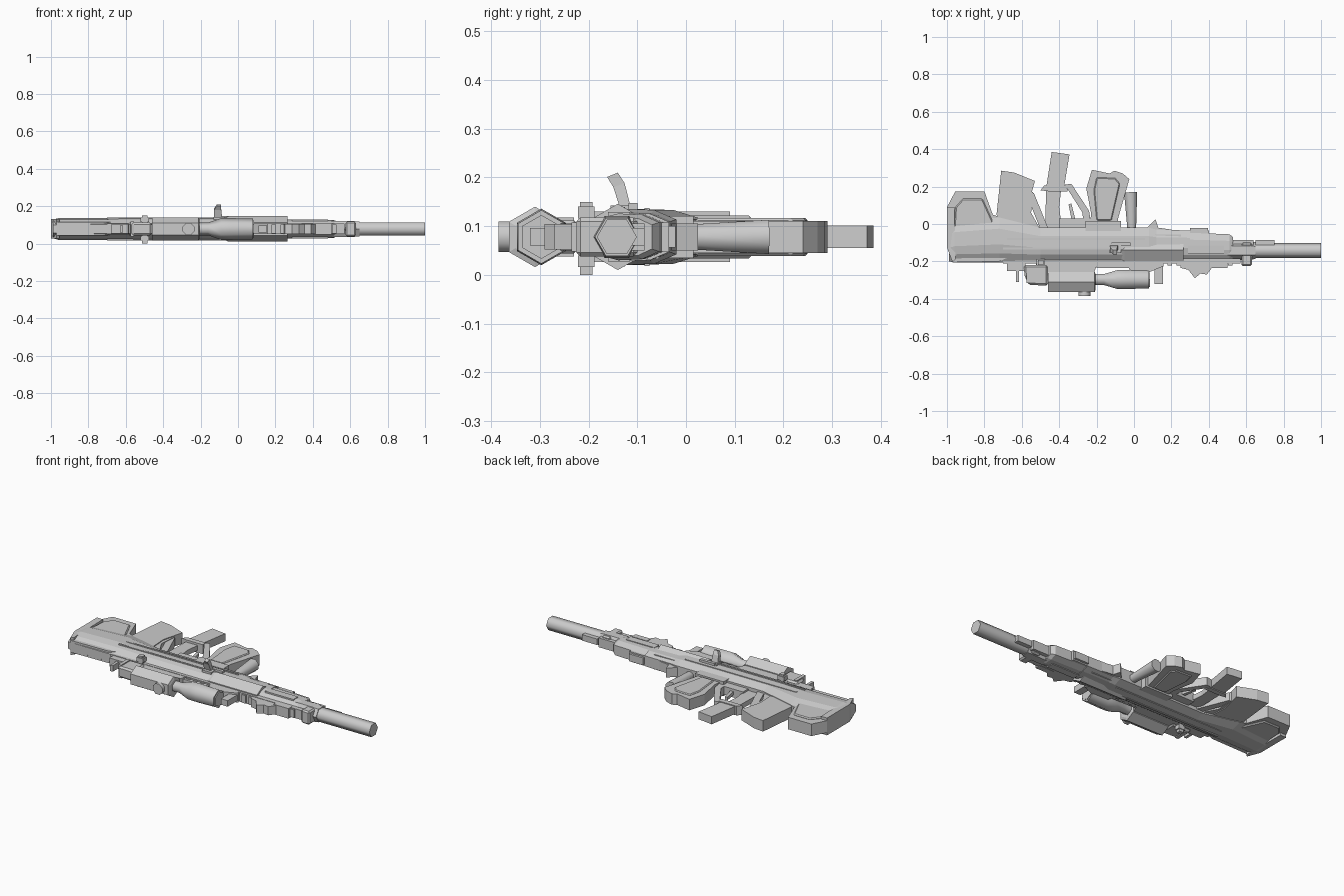
import bpy, bmesh, math
from mathutils import Vector

if "Cube" in bpy.data.objects:
    bpy.data.objects.remove(bpy.data.objects["Cube"])

C = 0.078  # mid-plane height of the rifle lying on its side


def finish(name, bm, smooth=None):
    bmesh.ops.recalc_face_normals(bm, faces=bm.faces)
    me = bpy.data.meshes.new(name)
    bm.to_mesh(me)
    bm.free()
    ob = bpy.data.objects.new(name, me)
    bpy.context.collection.objects.link(ob)
    if smooth:
        bpy.ops.object.select_all(action='DESELECT')
        bpy.context.view_layer.objects.active = ob
        ob.select_set(True)
        bpy.ops.object.shade_smooth_by_angle(angle=math.radians(smooth))
    return ob


def skin(name, rings, smooth=None):
    bm = bmesh.new()
    vs = [[bm.verts.new(p) for p in r] for r in rings]
    n = len(vs[0])
    for a, b in zip(vs, vs[1:]):
        for i in range(n):
            bm.faces.new((a[i], a[(i + 1) % n], b[(i + 1) % n], b[i]))
    bm.faces.new(vs[0])
    bm.faces.new(vs[-1])
    return finish(name, bm, smooth)


def plate(name, pts, h, bevel=0.0, c=C):
    """Side outline in x,y extruded to half thickness h."""
    ob = skin(name, [[(x, y, c + s * h) for x, y in pts] for s in (-1, 1)])
    if bevel:
        m = ob.modifiers.new("chamfer", 'BEVEL')
        m.width, m.segments, m.limit_method = bevel, 1, 'ANGLE'
        m.angle_limit = math.radians(50)
    return ob


def box(name, x0, x1, y0, y1, h, bevel=0.0, c=C):
    return plate(name, [(x0, y0), (x1, y0), (x1, y1), (x0, y1)], h, bevel, c)


def tube(name, prof, y, n=6, turn=0.5, c=C, smooth=None):
    """Rings (x, radius) along the x axis; turn in side steps."""
    ang = [2 * math.pi * (i + turn) / n for i in range(n)]
    return skin(name, [[(x, y + r * math.cos(a), c + r * math.sin(a)) for a in ang]
                       for x, r in prof], smooth)


def rod(name, a, b, r0, r1=None, n=8):
    a, b = Vector(a), Vector(b)
    q = (b - a).to_track_quat('Z', 'Y')
    rings = []
    for p, r in ((a, r0), (b, r1 or r0)):
        rings.append([p + q @ Vector((r * math.cos(t), r * math.sin(t), 0))
                      for t in (2 * math.pi * (i + .5) / n for i in range(n))])
    return skin(name, rings, 50)


def hull(name, stations):
    """Faceted gun body: stations (x, y_top, y_bottom, half width)."""
    prof = [(0, .4), (.2, .85), (.4, 1), (.75, .95), (1, .62)]
    rings = []
    for x, yt, yb, w in stations:
        side = [(yt + (yb - yt) * t, w * k) for t, k in prof]
        rings.append([(x, y, C + k) for y, k in side] + [(x, y, C - k) for y, k in reversed(side)])
    return skin(name, rings)


# Receiver and shoulder stock
hull("receiver", [(-.99, -.20, -.02, .05), (-.96, -.205, .01, .058), (-.72, -.205, .035, .058),
                  (-.5, -.2, -.02, .058), (.08, -.2, -.02, .058), (.12, -.195, -.03, .052),
                  (.3, -.19, -.035, .05)])
plate("stock_foot", [(-1, .09), (-.955, .175), (-.80, .175), (-.755, .05), (-.70, .03),
                     (-.5, -.02), (-.5, -.1), (-.72, -.2), (-.97, -.205), (-1, -.125)], .036)
plate("stock_panel", [(-.955, .09), (-.915, .135), (-.81, .135), (-.735, -.03),
                      (-.75, -.06), (-.965, -.08)], .044, .006)
plate("butt_pad", [(-1, .09), (-.96, .09), (-.955, -.19), (-.97, -.205), (-1, -.125)], .052)
box("receiver_side_strip", -.7, -.02, -.135, -.125, .061)
box("receiver_lower_strip", -.68, .06, -.085, -.075, .0595)

# Rear magazine
plate("rear_magazine", [(-.735, .05), (-.71, .285), (-.64, .275), (-.53, .23),
                        (-.565, .10), (-.56, .0), (-.70, .0)], .033)

# Pistol grip and open frame round it
plate("grip", [(-.44, .385), (-.345, .372), (-.375, .19), (-.47, .19)], .023)
plate("guard_rear_bar", [(-.585, .185), (-.535, .165), (-.46, -.02), (-.50, -.03)], .025)
plate("guard_rear_foot", [(-.62, .02), (-.57, .185), (-.54, .17), (-.55, .06), (-.50, -.03),
                          (-.60, -.03)], .028)
plate("grip_bridge", [(-.50, .18), (-.48, .205), (-.36, .205), (-.355, .175), (-.46, .175)], .028)
plate("grip_web", [(-.47, .18), (-.39, .18), (-.40, .09), (-.385, -.03), (-.475, -.03)], .015)
plate("guard_front_bar", [(-.37, .21), (-.335, .215), (-.24, .07), (-.225, -.03), (-.27, -.03),
                          (-.275, .06)], .025)
plate("guard_lower_rail", [(-.40, .03), (-.23, .03), (-.23, -.03), (-.40, -.03)], .025)
plate("trigger", [(-.335, .03), (-.315, .03), (-.335, .11), (-.35, .105)], .01)

# Front magazine and well
plate("front_magazine", [(-.225, .29), (-.13, .27), (-.105, .285), (-.06, .27), (-.025, .24),
                         (-.085, .03), (-.09, -.03), (-.235, -.03), (-.23, .06), (-.255, .19)], .033)
plate("front_magazine_rib", [(-.20, .25), (-.10, .245), (-.075, .215), (-.12, .02),
                             (-.20, .02), (-.215, .18)], .039, .005)
box("magazine_well", -.26, -.07, -.04, .015, .043)

# Folding foregrip and underside lug
rod("foregrip", (-.018, .17, C), (-.012, -.03, C), .038, .025)
plate("underside_lug", [(.07, -.02), (.115, .025), (.13, -.02), (.2, -.03), (.2, -.06), (.07, -.06)], .028)

# Hexagonal handguard, gas block and barrel
tube("handguard", [(-.10, .045), (-.05, .068), (.265, .068)], -.14)
box("handguard_rib", -.03, .25, -.085, -.055, .045)
hull("fore_end", [(.26, -.195, -.045, .048), (.51, -.195, -.055, .048), (.53, -.185, -.07, .04)])
box("fore_end_panel", .29, .48, -.16, -.115, .051)
tube("barrel_shroud", [(.5, .05), (.61, .05), (.65, .045)], -.142, turn=0)
tube("barrel", [(.6, .041), (1, .041)], -.142, turn=0, smooth=62)
box("muzzle_band", .575, .63, -.225, -.10, .04, .008)
box("front_lug", .65, .75, -.122, -.085, .018)
box("gas_block", .5, .64, -.115, -.085, .028)
box("lower_rail", .2, .40, -.06, -.035, .03)
box("lower_rail_cap", .30, .395, -.05, -.022, .022)

# Top rail with teeth
box("top_rail", -.70, .57, -.212, -.185, .028)
for i in range(18):
    x = -.28 + i * .046
    box("rail_tooth", x, x + .024, -.222, -.205, .024)

# Scope with bell, turret and mounts
tube("scope_body", [(-.46, .062), (-.21, .062), (-.205, .046)], -.31)
tube("scope_tube", [(-.22, .034), (-.16, .034), (-.09, .058), (-.04, .058), (.08, .055)], -.297, smooth=62)
rod("scope_turret", (-.265, -.30, C), (-.265, -.385, C), .034)
plate("eyepiece", [(-.59, -.22), (-.585, -.275), (-.565, -.325), (-.46, -.33), (-.46, -.22)], .034, .01)
box("eyepiece_rim", -.575, -.555, -.315, -.23, .04)
plate("scope_mount_front", [(-.04, -.2), (.14, -.2), (.16, -.225), (.07, -.262), (-.02, -.255)], .028)
plate("scope_mount_rear", [(-.53, -.2), (-.19, -.2), (-.22, -.275), (-.50, -.275)], .026)
box("scope_mount_mid", -.20, -.02, -.235, -.20, .02)
tube("scope_lens", [(.075, .045), (.085, .045)], -.297)

# Iron sights
box("rear_sight", -.632, -.615, -.31, -.2, .018)
box("rear_sight_base", -.68, -.58, -.25, -.2, .025)
box("mid_sight", .11, .155, -.32, -.2, .018)
plate("front_sight", [(.24, -.2), (.25, -.235), (.29, -.245), (.31, -.27), (.325, -.29), (.355, -.265),
                      (.39, -.27), (.43, -.215), (.43, -.2)], .026)
box("front_sight_rail", .40, .5, -.235, -.2, .03)

# Mount cross knob on both sides
box("cross_knob", -.512, -.484, -.218, -.192, .075, c=.075)
for s in (-1, 1):
    box("cross_knob_nut", -.52, -.476, -.222, -.188, .012, c=C + s * .05)

# Bolt handle on the upper side
plate("bolt_housing", [(-.13, -.155), (-.07, -.155), (-.07, -.105), (-.13, -.105)], .05, c=.092)
skin("bolt_handle", [[(x0, y0, z0), (x1, y0, z0), (x1, y1, z1), (x0, y1, z1)]
                     for x0, x1, y0, z0, y1, z1 in
                     ((-.13, -.085, -.135, .135, -.11, .125), (-.128, -.09, -.149, .18, -.126, .188),
                      (-.112, -.09, -.162, .201, -.14, .21))])
box("bolt_catch", -.12, -.02, -.118, -.10, .01, c=.138)
